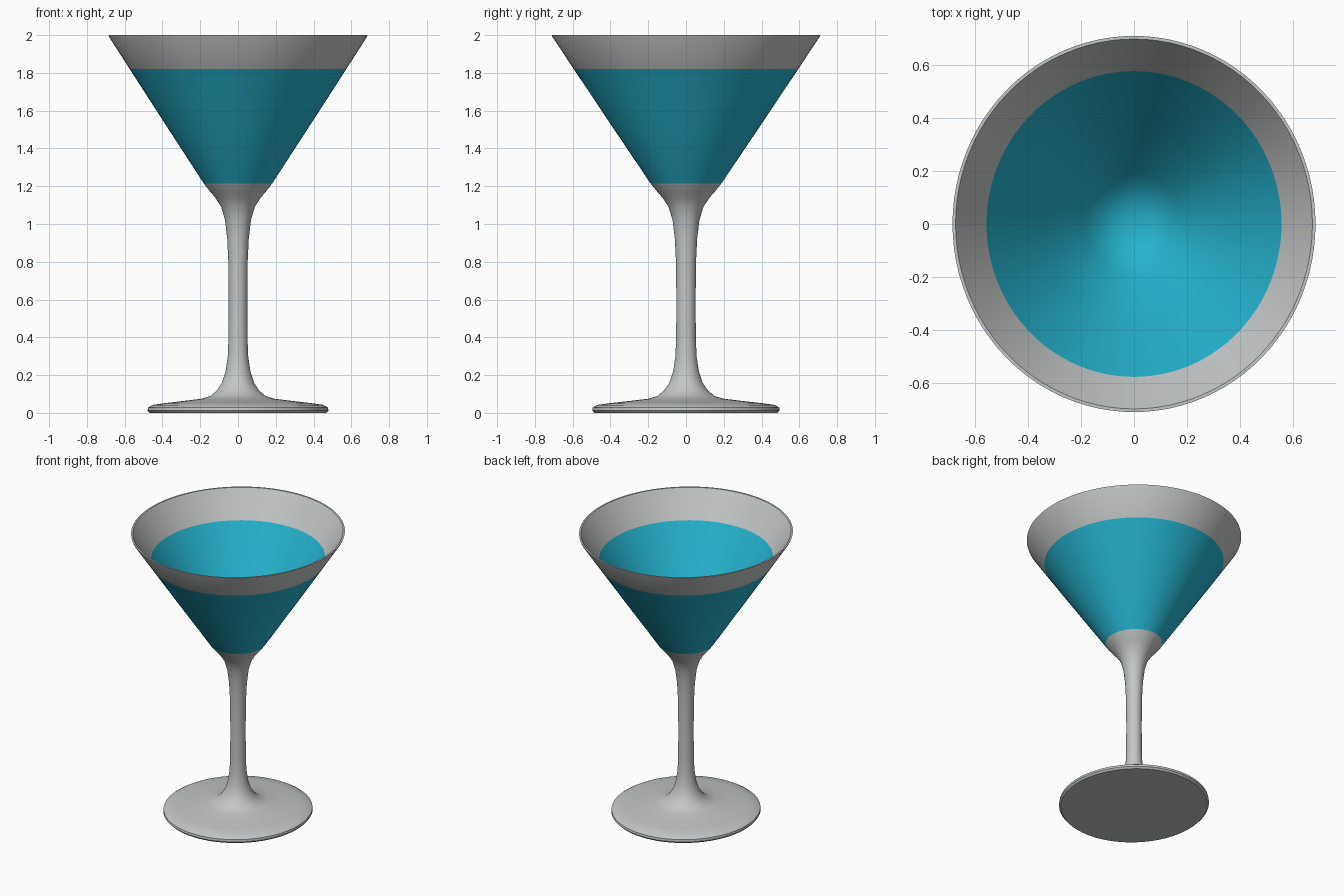
import bpy, bmesh, math

if "Cube" in bpy.data.objects:
    bpy.data.objects.remove(bpy.data.objects["Cube"])

SEGMENTS = 96
SQUASH_X = 0.965  # the glass is slightly narrower across x


def material(name, color):
    m = bpy.data.materials.new(name)
    m.diffuse_color = (*color, 1)
    m.use_nodes = True
    m.node_tree.nodes["Principled BSDF"].inputs["Base Color"].default_value = m.diffuse_color
    return m


glass_grey = material("glass grey", (0.55, 0.57, 0.57))
drink_blue = material("drink blue", (0.018, 0.45, 0.62))

# Outer profile (radius, z): foot, stem, cone
outer = [(0, 0), (0.485, 0), (0.496, 0.012), (0.494, 0.028), (0.47, 0.042),
         (0.40, 0.052), (0.30, 0.063), (0.20, 0.075), (0.15, 0.09),
         (0.115, 0.12), (0.088, 0.16), (0.068, 0.22), (0.056, 0.30),
         (0.052, 0.40), (0.051, 0.60), (0.053, 0.80), (0.059, 0.92),
         (0.071, 1.02), (0.092, 1.09), (0.125, 1.14), (0.152, 1.17),
         (0.188, 1.215), (0.39, 1.515), (0.594, 1.82), (0.707, 1.99), (0.71, 2.0)]
# Inner bowl, from rim down to the rounded tip
inner = [(0.698, 2.0), (0.577, 1.82), (0.37, 1.515), (0.19, 1.26),
         (0.13, 1.20), (0.07, 1.17), (0, 1.16)]
profile = outer + inner

# Lathe the closed profile
bm = bmesh.new()
rings = []
for r, z in profile:
    count = SEGMENTS if r > 0 else 1
    rings.append([bm.verts.new((r * SQUASH_X * math.cos(2 * math.pi * i / SEGMENTS),
                                r * math.sin(2 * math.pi * i / SEGMENTS), z))
                  for i in range(count)])
for k, (a, b) in enumerate(zip(rings, rings[1:])):
    zmid = (profile[k][1] + profile[k + 1][1]) / 2
    inside = k >= len(outer)
    blue = zmid < 1.82 and (inside or zmid > 1.215)  # drink band
    for i in range(SEGMENTS):
        j = (i + 1) % SEGMENTS
        loop = [a[i % len(a)], a[j % len(a)], b[j % len(b)], b[i % len(b)]]
        face = bm.faces.new(list(dict.fromkeys(loop)))
        face.material_index = int(blue)
bmesh.ops.recalc_face_normals(bm, faces=bm.faces[:])

mesh = bpy.data.meshes.new("cocktail_glass")
bm.to_mesh(mesh)
bm.free()
mesh.materials.append(glass_grey)
mesh.materials.append(drink_blue)
glass = bpy.data.objects.new("cocktail_glass", mesh)
bpy.context.collection.objects.link(glass)

# Smooth shading with crisp rim and foot edge
bpy.context.view_layer.objects.active = glass
glass.select_set(True)
bpy.ops.object.shade_smooth_by_angle(angle=math.radians(40))
